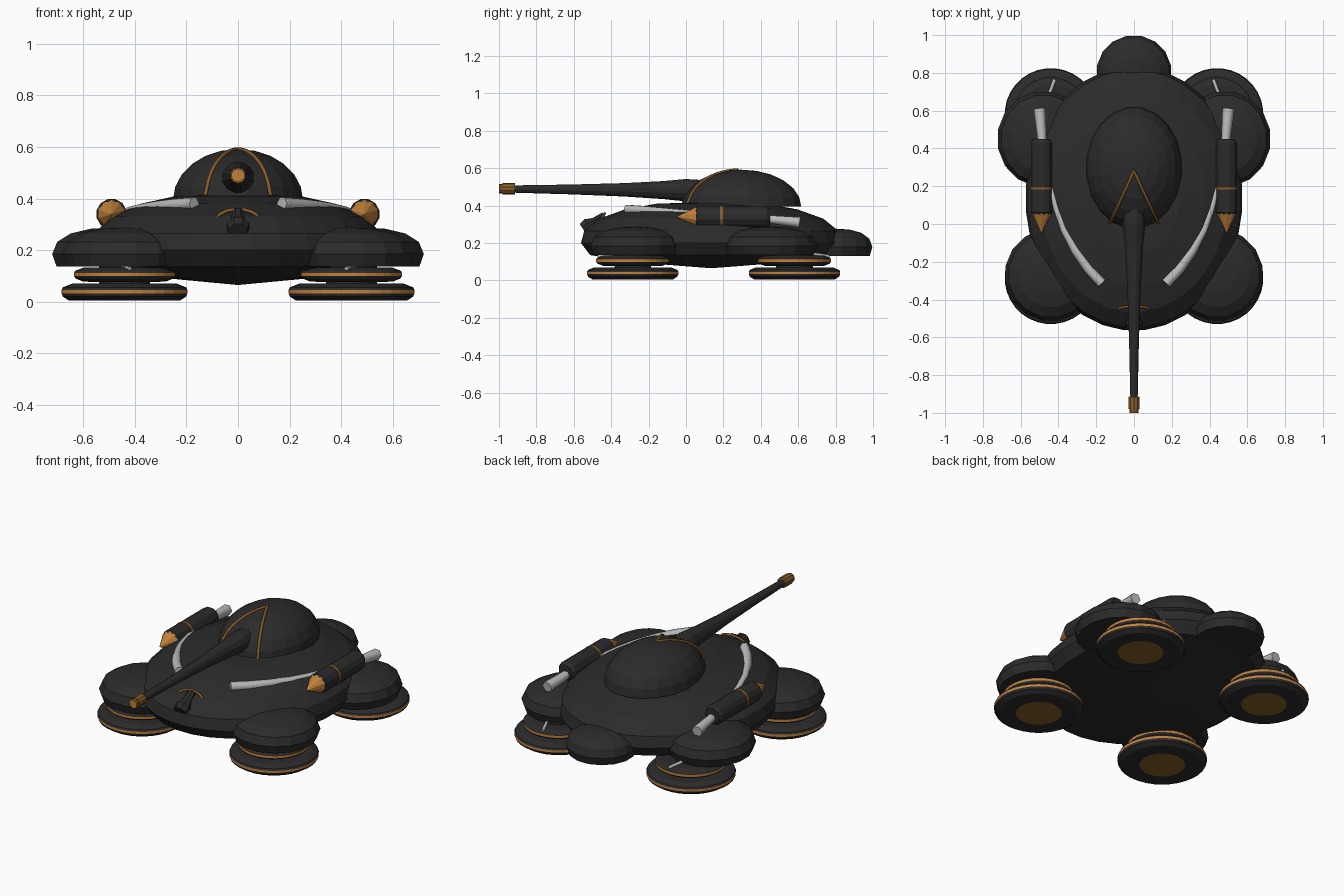
import bpy, bmesh, math
from mathutils import Vector, Matrix

cube = bpy.data.objects.get("Cube")
if cube:
    bpy.data.objects.remove(cube, do_unlink=True)


def material(name, rgb):
    m = bpy.data.materials.new(name)
    m.use_nodes = True
    m.diffuse_color = (*rgb, 1)
    m.node_tree.nodes["Principled BSDF"].inputs["Base Color"].default_value = (*rgb, 1)
    return m


DARK = material("charcoal armour", (0.024, 0.024, 0.024))
ORANGE = material("copper orange", (0.54, 0.22, 0.045))
BRONZE = material("bronze trim", (0.24, 0.11, 0.022))
SILVER = material("silver pipe", (0.5, 0.5, 0.5))
MATS = [DARK, ORANGE, BRONZE, SILVER]


def add(name, mesh):
    ob = bpy.data.objects.new(name, mesh)
    bpy.context.collection.objects.link(ob)
    return ob


def lathe(name, profile, segs, loc, scale=(1, 1, 1), axis=(0, 0, 1), default=DARK):
    """Revolve (radius, height[, material of the band after it]) points about an axis."""
    bm = bmesh.new()
    rings = []
    for p in profile:
        rings.append([bm.verts.new((p[0] * math.cos(a), p[0] * math.sin(a), p[1]))
                      for a in (2 * math.pi * (i + 0.5) / segs for i in range(segs))])
    for k in range(len(rings) - 1):
        mat = profile[k][2] if len(profile[k]) > 2 else default
        for i in range(segs):
            j = (i + 1) % segs
            f = bm.faces.new((rings[k][i], rings[k][j], rings[k + 1][j], rings[k + 1][i]))
            f.material_index = MATS.index(mat)
    bmesh.ops.remove_doubles(bm, verts=bm.verts, dist=1e-5)
    bmesh.ops.recalc_face_normals(bm, faces=bm.faces)
    turn = Vector(axis).to_track_quat('Z', 'Y').to_matrix().to_4x4()
    bm.transform(Matrix.Translation(loc) @ turn @ Matrix.Diagonal((*scale, 1)))
    mesh = bpy.data.meshes.new(name)
    bm.to_mesh(mesh)
    bm.free()
    for m in MATS:
        mesh.materials.append(m)
    return add(name, mesh)


def pipe(name, points, radii, mat, resolution=1):
    """Sweep a round section along a path, then keep it as a mesh."""
    cu = bpy.data.curves.new(name, 'CURVE')
    cu.dimensions = '3D'
    cu.bevel_depth = 1
    cu.bevel_resolution = resolution
    cu.use_fill_caps = True
    sp = cu.splines.new('POLY')
    sp.points.add(len(points) - 1)
    for pt, co, r in zip(sp.points, points, radii):
        pt.co = (*co, 1)
        pt.radius = r
    tmp = add(name + " path", cu)
    bpy.context.view_layer.update()
    mesh = bpy.data.meshes.new_from_object(
        tmp.evaluated_get(bpy.context.evaluated_depsgraph_get()))
    bpy.data.objects.remove(tmp, do_unlink=True)
    mesh.materials.clear()
    mesh.materials.append(mat)
    return add(name, mesh)


# Hull: oval lens with a bevelled rim and shallow belly
lathe("hull", [(0, 0.065), (0.5, 0.092), (0.93, 0.135), (1, 0.2), (0.975, 0.265),
               (0.86, 0.33), (0.66, 0.38), (0.42, 0.41), (0, 0.42)],
      32, (0, 0.135, 0), (0.575, 0.7, 1))

# Turret dome
DOME_C, DOME_R = Vector((0, 0.295, 0.395)), Vector((0.255, 0.325, 0.197))
arc = [math.radians(a) for a in range(0, 91, 15)]
lathe("turret_dome", [(0, 0)] + [(math.cos(a), math.sin(a)) for a in arc],
      20, DOME_C, DOME_R)


def on_dome(x, y):
    u, v = (x - DOME_C.x) / DOME_R.x, (y - DOME_C.y) / DOME_R.y
    return (x, y, DOME_C.z + DOME_R.z * math.sqrt(max(0, 1 - u * u - v * v)))


# V-shaped trim lying on the dome
for s, side in ((1, "left"), (-1, "right")):
    pts = [on_dome(s * 0.13 * t, 0.28 - 0.28 * t) for t in (i / 10 for i in range(11))]
    pipe("dome_trim_" + side, pts, [0.008] * 11, BRONZE)

# Main gun, lathed along the forward axis
lathe("gun_barrel", [(0, -0.12), (0.056, -0.11), (0.062, 0.0), (0.05, 0.12), (0.037, 0.33),
                     (0.027, 0.62), (0.02, 0.93), (0, 0.93)],
      12, (0, 0, 0.482), axis=(0, -1, 0.007))
lathe("muzzle", [(0, 0.91), (0.031, 0.915), (0.031, 0.98), (0.026, 0.98),
                 (0.026, 1.0, ORANGE), (0, 1.0)],
      10, (0, 0, 0.49), axis=(0, -1, 0), default=BRONZE)

# Small nose gun and the arch above it
lathe("nose_gun", [(0, 0), (0.024, 0), (0.028, 0.06), (0.048, 0.1), (0.04, 0.135), (0, 0.135)],
      8, (0, -0.435, 0.345), axis=(0, -0.83, -0.55))
angles = [math.pi * i / 10 for i in range(11)]
pipe("nose_arch", [(0.083 * math.cos(a), -0.455 + 0.02 * math.sin(a), 0.315 + 0.043 * math.sin(a))
                   for a in angles], [0.007] * 11, BRONZE)

# Armour pods: one profile for the side, front and rear bulges
POD = [(0, 0.137), (0.93, 0.137), (1, 0.185), (0.92, 0.232), (0.7, 0.265), (0.38, 0.283), (0, 0.288)]
lathe("rear_pod", POD, 16, (0, 0.8, 0), (0.2, 0.2, 0.96))

# Hover discs: bevelled edge, copper stripe, round emitter underneath
LOWER = [(0, 0.004, BRONZE), (0.125, 0.004), (0.215, 0.004), (0.24, 0.02), (0.245, 0.033, ORANGE),
         (0.245, 0.046), (0.24, 0.056), (0.205, 0.07), (0, 0.07)]
UPPER = [(0, 0.075), (0.16, 0.078), (0.19, 0.09), (0.196, 0.099, ORANGE), (0.196, 0.114),
         (0.19, 0.121), (0.16, 0.132), (0, 0.132)]

for s, side in ((1, "left"), (-1, "right")):
    lathe("front_pod_" + side, POD, 16, (s * 0.44, -0.27, 0), (0.245, 0.245, 1))
    lathe("side_pod_" + side, POD, 16, (s * 0.48, 0.45, 0), (0.245, 0.255, 1))

    for end, y, out in (("front", -0.285, -1), ("rear", 0.58, 1)):
        lathe(f"{end}_lower_disc_{side}", LOWER, 32, (s * 0.44, y, 0))
        lathe(f"{end}_upper_disc_{side}", UPPER, 32, (s * 0.44, y, 0))
        # Hub joining the discs, and a thin strut up to the pod
        lathe(f"{end}_hub_{side}", [(0, 0.06), (0.1, 0.06), (0.1, 0.16), (0, 0.16)],
              16, (s * 0.44, y, 0))
        pipe(f"{end}_strut_{side}",
             [(s * 0.47, y + out * 0.05, 0.15), (s * 0.42, y + out * 0.185, 0.128)],
             [0.009] * 2, SILVER)

    # Rocket: body with trim ring, pointed nose and tail pipe
    lathe("rocket_body_" + side,
          [(0, -0.45), (0.045, -0.45), (0.058, -0.43), (0.058, -0.198, BRONZE),
           (0.06, -0.197, BRONZE), (0.06, -0.183, BRONZE), (0.058, -0.182), (0.058, -0.06),
           (0.05, -0.05), (0, -0.05)],
          12, (s * 0.49, 0, 0.34), axis=(0, -1, 0))
    lathe("rocket_nose_" + side, [(0, -0.06), (0.054, -0.055), (0, 0.05)],
          10, (s * 0.49, 0, 0.34), axis=(0, -1, 0), default=ORANGE)
    pipe("tail_pipe_" + side, [(s * 0.485, 0.43, 0.328), (s * 0.5, 0.61, 0.31)],
         [0.024, 0.032], SILVER)

    # Curved pipe from the rocket across the hull
    pipe("hull_pipe_" + side,
         [(s * 0.17, -0.315, 0.38), (s * 0.24, -0.24, 0.375), (s * 0.31, -0.14, 0.368),
          (s * 0.37, -0.03, 0.36), (s * 0.41, 0.08, 0.353), (s * 0.44, 0.19, 0.345)],
         [0.027, 0.027, 0.025, 0.022, 0.019, 0.016], SILVER)
